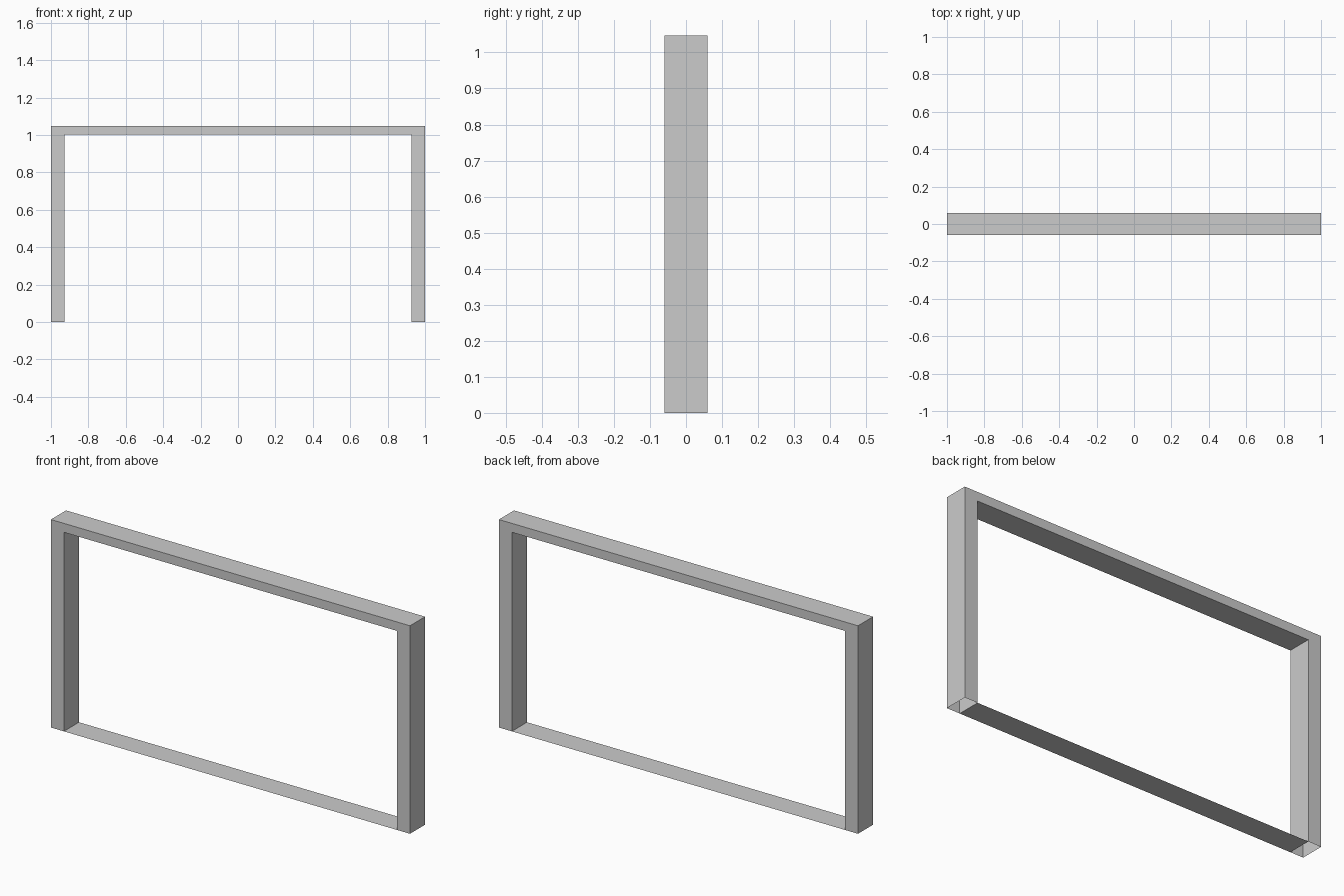
import bpy, bmesh

if "Cube" in bpy.data.objects:
    bpy.data.objects.remove(bpy.data.objects["Cube"])

W, D, H = 1.0, 0.06, 1.047      # outer half width, half depth, height
IW, IH = 0.928, 1.002           # opening half width and height


def make_object(name, bm):
    mesh = bpy.data.meshes.new(name)
    bm.to_mesh(mesh)
    bm.free()
    obj = bpy.data.objects.new(name, mesh)
    bpy.context.collection.objects.link(obj)
    return obj


# Door-shaped frame: U profile extruded in depth, post feet left open
bm = bmesh.new()
profile = [(-W, 0), (-IW, 0), (-IW, IH), (IW, IH), (IW, 0), (W, 0), (W, H), (-W, H)]
face = bm.faces.new([bm.verts.new((x, -D, z)) for x, z in profile])
ext = bmesh.ops.extrude_face_region(bm, geom=[face], use_keep_orig=True)
verts = [g for g in ext["geom"] if isinstance(g, bmesh.types.BMVert)]
bmesh.ops.translate(bm, verts=verts, vec=(0, 2 * D, 0))
bmesh.ops.recalc_face_normals(bm, faces=bm.faces)
feet = [f for f in bm.faces if all(abs(v.co.z) < 1e-5 for v in f.verts)]
bmesh.ops.delete(bm, geom=feet, context='FACES_ONLY')
make_object("frame", bm)

# Thin threshold strip between the posts
bm = bmesh.new()
bm.faces.new([bm.verts.new(c) for c in
              ((-IW, -D, 0), (IW, -D, 0), (IW, D, 0), (-IW, D, 0))])
make_object("threshold", bm)
